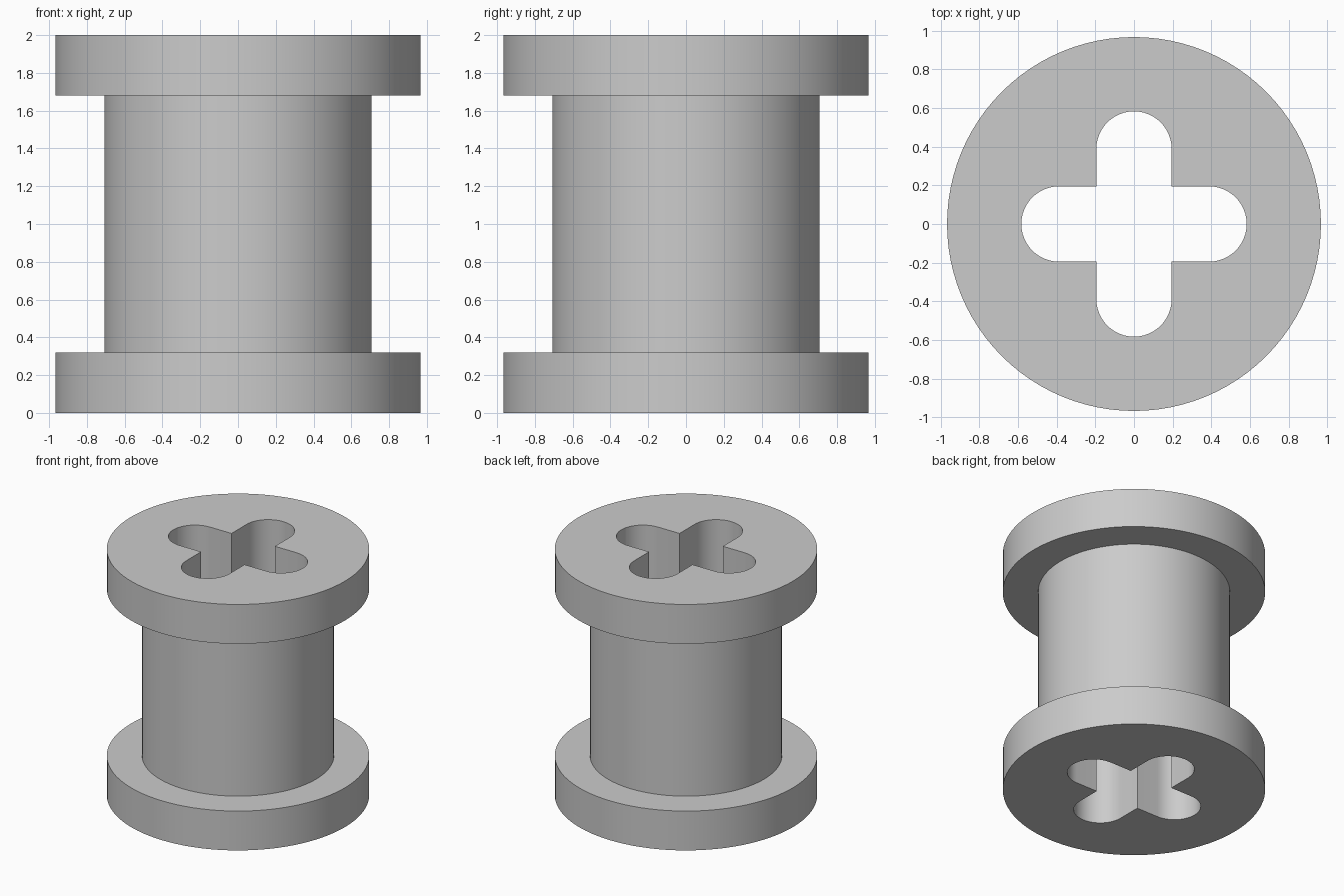
import bpy, bmesh, math
from mathutils import Matrix, Vector

cube = bpy.data.objects.get("Cube")
if cube:
    bpy.data.objects.remove(cube, do_unlink=True)

HEIGHT, FLANGE_H = 2.0, 0.32
FLANGE_R, CORE_R = 0.967, 0.707
SLOT_R, SLOT_OFFSET = 0.195, 0.388
SEGMENTS, ARC_STEPS = 96, 24

grey = bpy.data.materials.new("plain grey")
grey.use_nodes = True
grey.diffuse_color = (0.6, 0.6, 0.6, 1)
grey.node_tree.nodes["Principled BSDF"].inputs["Base Color"].default_value = grey.diffuse_color


def make_object(name, bm):
    bmesh.ops.recalc_face_normals(bm, faces=bm.faces)
    mesh = bpy.data.meshes.new(name)
    bm.to_mesh(mesh)
    bm.free()
    mesh.materials.append(grey)
    obj = bpy.data.objects.new(name, mesh)
    bpy.context.collection.objects.link(obj)
    return obj


# Spool body: flange, core and flange turned from one profile
profile = [(0, 0), (FLANGE_R, 0), (FLANGE_R, FLANGE_H), (CORE_R, FLANGE_H),
           (CORE_R, HEIGHT - FLANGE_H), (FLANGE_R, HEIGHT - FLANGE_H),
           (FLANGE_R, HEIGHT), (0, HEIGHT)]
bm = bmesh.new()
verts = [bm.verts.new((r, 0, z)) for r, z in profile]
edges = [bm.edges.new(pair) for pair in zip(verts, verts[1:])]
bmesh.ops.spin(bm, geom=verts + edges, cent=(0, 0, 0), axis=(0, 0, 1),
               angle=math.tau, steps=SEGMENTS, use_merge=True)
bmesh.ops.remove_doubles(bm, verts=bm.verts, dist=0.0001)
# Turn each end into one flat disc
hubs = [v for v in bm.verts if math.hypot(v.co.x, v.co.y) < 0.001]
bmesh.ops.dissolve_verts(bm, verts=hubs)
spool = make_object("spool", bm)

# Cross-shaped bore: four round-ended arms around the axis
arm = [Vector((SLOT_OFFSET + SLOT_R * math.cos(a), SLOT_R * math.sin(a), -0.2))
       for a in (math.pi * (i / ARC_STEPS - 0.5) for i in range(ARC_STEPS + 1))]
arm.append(Vector((SLOT_R, SLOT_R, -0.2)))
bm = bmesh.new()
outline = [bm.verts.new(Matrix.Rotation(k * math.pi / 2, 3, "Z") @ p)
           for k in range(4) for p in arm]
face = bm.faces.new(outline)
walls = bmesh.ops.extrude_face_region(bm, geom=[face], use_keep_orig=True)
top = [g for g in walls["geom"] if isinstance(g, bmesh.types.BMVert)]
bmesh.ops.translate(bm, verts=top, vec=(0, 0, HEIGHT + 0.4))
cutter = make_object("bore_cutter", bm)
cutter.hide_render = True

# Cut the bore through the spool
bpy.ops.object.select_all(action="DESELECT")
spool.select_set(True)
bpy.context.view_layer.objects.active = spool
cut = spool.modifiers.new("cross bore", "BOOLEAN")
cut.operation = "DIFFERENCE"
cut.solver = "EXACT"
cut.object = cutter
bpy.ops.object.modifier_apply(modifier=cut.name)
bpy.data.objects.remove(cutter, do_unlink=True)

bpy.ops.object.shade_smooth_by_angle(angle=math.radians(30))
